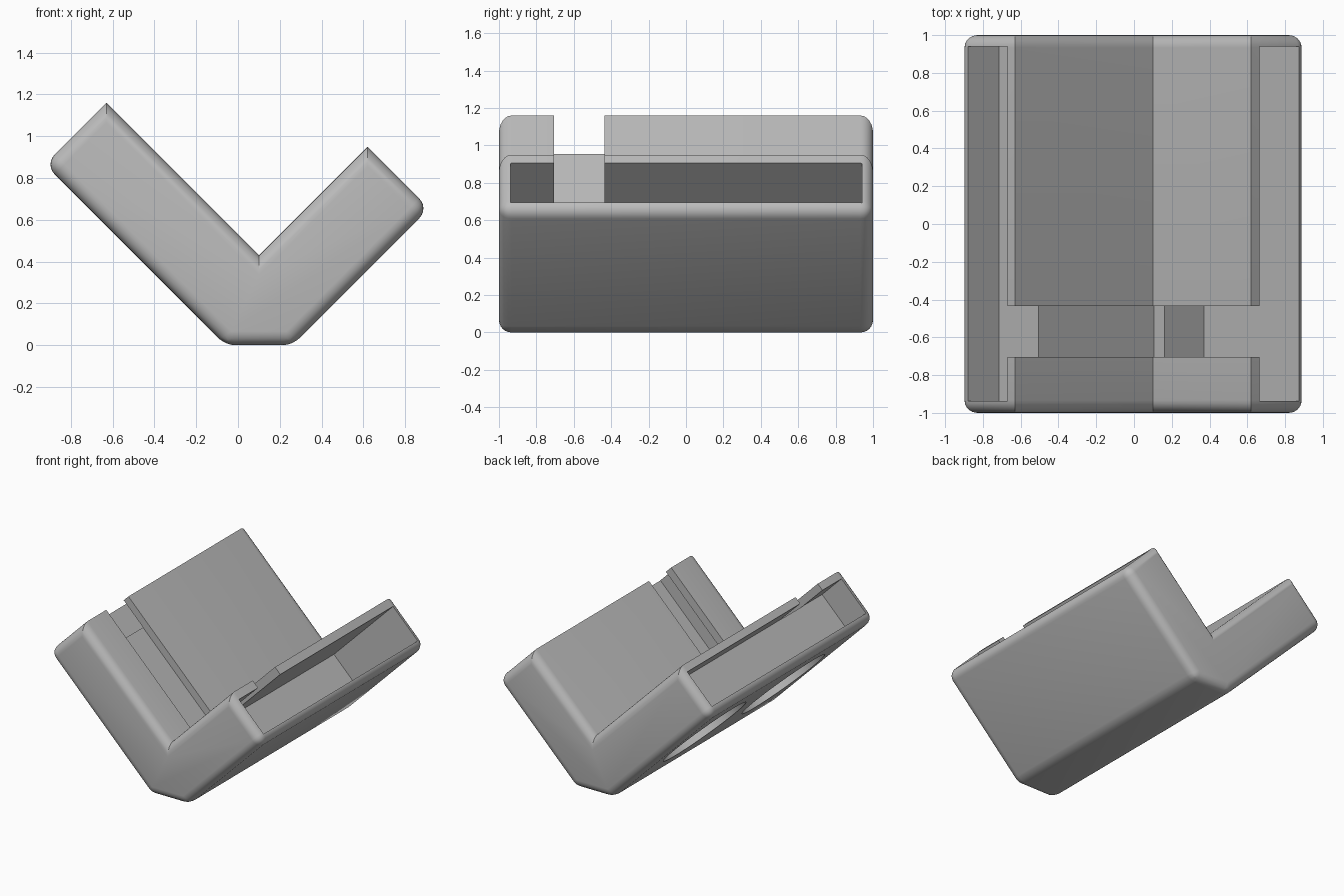
import bpy, bmesh, math

if "Cube" in bpy.data.objects:
    bpy.data.objects.remove(bpy.data.objects["Cube"])

ROUND = 0.067


def uv(u, v):
    """Point in the xz plane from the two diagonals u = x+z, v = z-x."""
    return ((u - v) / 2, (u + v) / 2)


def prism(name, profile, y0, y1):
    """Extrude an xz profile along y."""
    bm = bmesh.new()
    face = bm.faces.new([bm.verts.new((x, y0, z)) for x, z in profile])
    ext = bmesh.ops.extrude_face_region(bm, geom=[face])["geom"]
    for v in ext:
        if isinstance(v, bmesh.types.BMVert):
            v.co.y = y1
    bmesh.ops.recalc_face_normals(bm, faces=bm.faces)
    me = bpy.data.meshes.new(name)
    bm.to_mesh(me)
    bm.free()
    ob = bpy.data.objects.new(name, me)
    bpy.context.collection.objects.link(ob)
    return ob


def activate(ob):
    bpy.ops.object.select_all(action='DESELECT')
    ob.select_set(True)
    bpy.context.view_layer.objects.active = ob


def cut(ob, cutter):
    """Subtract a cutter and remove it."""
    activate(ob)
    mod = ob.modifiers.new("cut", 'BOOLEAN')
    mod.operation = 'DIFFERENCE'
    mod.solver = 'EXACT'
    mod.object = cutter
    bpy.ops.object.modifier_apply(modifier=mod.name)
    bpy.data.objects.remove(cutter)


# V-shaped body, one long arm and one short arm
U0, U1, V0, V1 = -0.06, 0.53, -0.26, 0.33   # outer and inner faces of the arms
LONG_END, SHORT_END = 1.79, 1.57
profile = [(U0, 0), uv(U0, LONG_END), uv(U1, LONG_END), uv(U1, V1),
           uv(SHORT_END, V1), uv(SHORT_END, V0), (-V0, 0)]
body = prism("cradle_body", profile, -1, 1)

# Rounded edges: both cap outlines and the outer long edges
weights = body.data.attributes.new("bevel_weight_edge", 'FLOAT', 'EDGE')
sharp = [profile[i] for i in (2, 3, 4)]
for e in body.data.edges:
    a, b = (body.data.vertices[i].co for i in e.vertices)
    lengthwise = abs(a.y - b.y) > 1
    inner = any(math.hypot(a.x - x, a.z - z) < 0.01 for x, z in sharp)
    low = a.z < 0.01
    weights.data[e.index].value = (0 if inner else 0.7 if low else 1) if lengthwise else 1
bev = body.modifiers.new("rounding", 'BEVEL')
bev.limit_method = 'WEIGHT'
bev.width = ROUND
bev.segments = 6
activate(body)
bpy.ops.object.modifier_apply(modifier=bev.name)

# Pockets sunk into the ends of the arms
cut(body, prism("long_arm_pocket", [uv(0.03, 1.46), uv(0.45, 1.46), uv(0.45, 2), uv(0.03, 2)],
                -0.937, 0.94))
cut(body, prism("short_arm_pocket", [uv(0.56, -0.18), uv(0.56, 0.24), uv(1.8, 0.24), uv(1.8, -0.18)],
                -0.937, 0.94))

# Slot through the inner walls of both arms
cut(body, prism("slot", [uv(0.449, 0.239), uv(0.449, 2.2), uv(2.2, 2.2), uv(2.2, 0.239)],
                -0.705, -0.435))

# Two round recesses in the outer face of the long arm
DEPTH = 0.13
for y in (-0.48, 0.48):
    x, z = uv(U0 - 0.01, 0.93)
    bpy.ops.mesh.primitive_cylinder_add(vertices=64, radius=0.355, depth=2 * DEPTH,
                                        location=(x, y, z), rotation=(0, math.pi / 4, 0))
    cut(body, bpy.context.object)

# Plain grey finish, smooth on the rounding only
grey = bpy.data.materials.new("plain_grey")
grey.diffuse_color = (0.5, 0.5, 0.5, 1)
grey.use_nodes = True
grey.node_tree.nodes["Principled BSDF"].inputs["Base Color"].default_value = grey.diffuse_color
body.data.materials.clear()
body.data.materials.append(grey)
for p in body.data.polygons:
    p.material_index = 0
activate(body)
bpy.ops.object.shade_smooth_by_angle(angle=math.radians(30))
